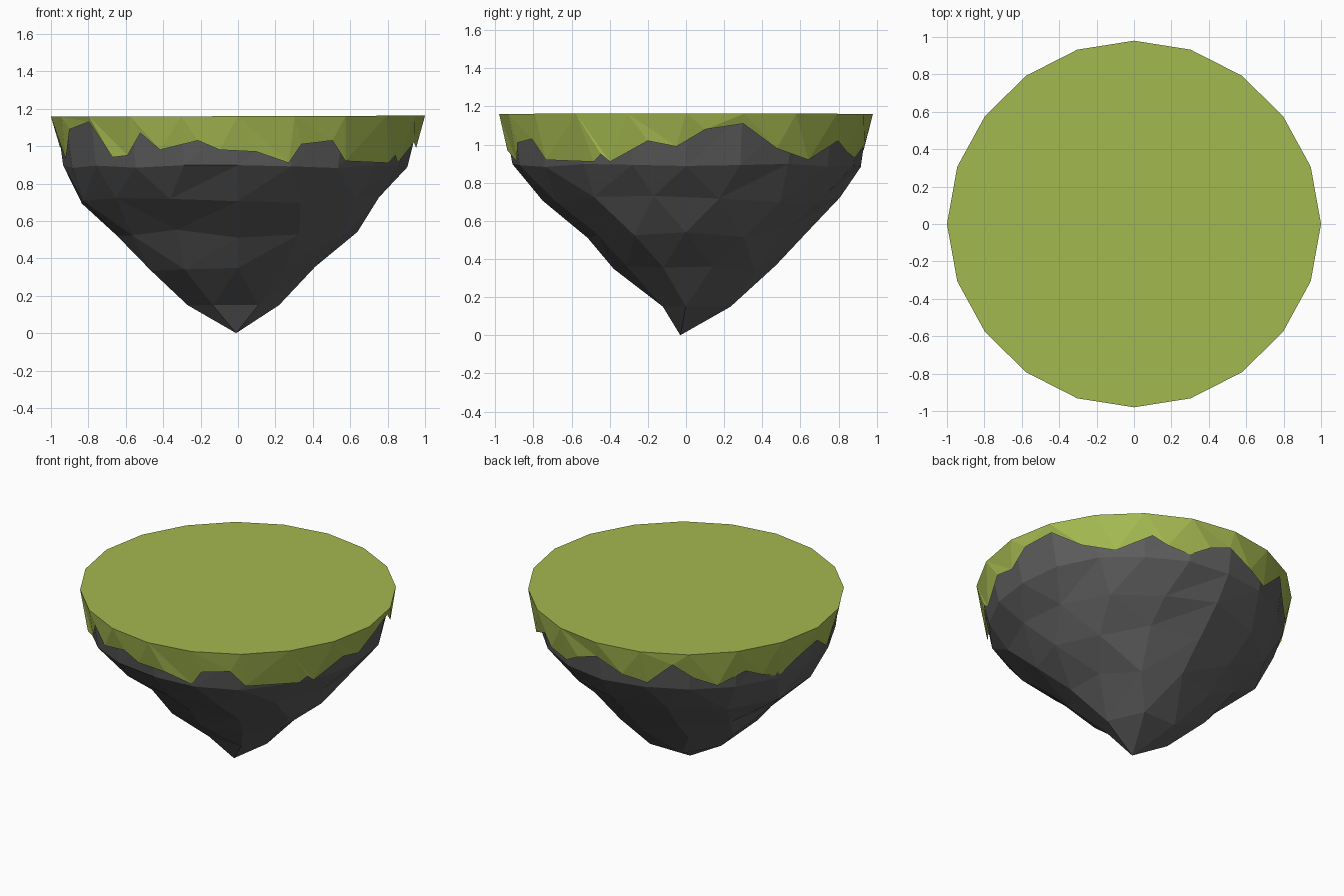
import bpy, bmesh, random
from math import sin, cos, radians, pi

if "Cube" in bpy.data.objects:
    bpy.data.objects.remove(bpy.data.objects["Cube"])

random.seed(11)


def material(name, color):
    m = bpy.data.materials.new(name)
    m.diffuse_color = color
    m.use_nodes = True
    m.node_tree.nodes["Principled BSDF"].inputs["Base Color"].default_value = m.diffuse_color
    return m


def bridge(bm, low, high):
    """Triangulate between two rings of (angle, vert) with any point counts."""
    def at(ring, k):
        n = len(ring)
        return ring[k % n][0] + 2 * pi * (k // n), ring[k % n][1]
    i = j = 0
    while i < len(low) or j < len(high):
        a, b = at(low, i)[1], at(high, j)[1]
        step_low = j == len(high) or (i < len(low) and at(low, i + 1)[0] < at(high, j + 1)[0])
        if step_low:
            i += 1
            bm.faces.new((a, at(low, i)[1], b))
        else:
            j += 1
            bm.faces.new((a, at(high, j)[1], b))


def finish(bm, name, mat):
    bmesh.ops.recalc_face_normals(bm, faces=bm.faces)
    me = bpy.data.meshes.new(name)
    bm.to_mesh(me)
    bm.free()
    me.materials.append(mat)
    ob = bpy.data.objects.new(name, me)
    bpy.context.collection.objects.link(ob)


def facet(a):
    """Radius factor of a 20-sided polygon at angle a."""
    off = (a + pi / 20) % (pi / 10) - pi / 20
    return cos(pi / 20) / cos(off)


# Rock: rings of (z, sides, reach right, left, front, back, jitter, flattening at back right)
rings = [(0.15, 6, 0.22, 0.27, 0.14, 0.27, 0.00, 0.00),
         (0.35, 10, 0.435, 0.49, 0.385, 0.47, 0.012, 0.05),
         (0.53, 12, 0.645, 0.645, 0.53, 0.635, 0.022, 0.05),
         (0.71, 14, 0.785, 0.85, 0.765, 0.80, 0.018, 0.02),
         (0.89, 20, 0.91, 0.935, 0.915, 0.92, 0.006, 0.00),
         (1.15, 20, 0.97, 0.97, 0.955, 0.955, 0.00, 0.00)]
bm = bmesh.new()
tip = bm.verts.new((-0.01, -0.03, 0))
prev = None
for k, (z, n, right, left, front, back, jit, flat) in enumerate(rings):
    ring = []
    for i in range(n):
        a = 2 * pi * (i + (0.5 if n < 20 and k % 2 else 0)) / n
        rx = right if cos(a) > 0 else left
        ry = back if sin(a) > 0 else front
        s = 1 + random.uniform(-1.2, 0.8) * jit - flat * max(0, cos(a - pi / 4)) ** 6
        dz = random.uniform(-1, 1) * jit * 1.5
        ring.append((a, bm.verts.new((rx * s * cos(a), ry * s * sin(a), z + dz))))
    if prev:
        bridge(bm, prev, ring)
    else:
        for i in range(n):
            bm.faces.new((tip, ring[i][1], ring[(i + 1) % n][1]))
    prev = ring
finish(bm, "rock", material("rock_grey", (0.11, 0.11, 0.11, 1)))

# Grass: flat top with a ragged skirt, lower edge as (degrees, z)
edge = [(6, 1.08), (18, 1.11), (30, 0.98), (43, 0.92), (57, 1.02), (63, 0.96), (72, 0.93),
        (80, 1.0), (89, 1.05), (100, 0.97), (110, 0.93), (120, 1.08), (128, 0.98), (137, 0.92),
        (148, 1.0), (155, 0.95), (163, 0.90), (172, 1.0), (183, 1.04), (193, 0.93), (202, 1.09),
        (215, 1.13), (225, 0.94), (231, 0.95), (237, 1.07), (244, 0.98), (257, 1.03),
        (264, 0.98), (276, 0.97), (287, 0.91), (291, 1.01), (302, 1.03), (308, 0.92),
        (329, 0.91), (332, 0.95), (335, 0.91), (348, 1.02), (357, 0.99)]
bm = bmesh.new()
top = []
for i in range(20):
    a = 2 * pi * i / 20
    r = 0.98 + 0.02 * cos(a) ** 8
    top.append((a, bm.verts.new((r * cos(a), r * sin(a), 1.16 + 0.003 * cos(a)))))
skirt = []
for deg, z in edge:
    a = radians(deg)
    r = (0.926 + 0.012 * cos(a) ** 2 + 0.18 * (z - 0.89)) * facet(a) + 0.008
    skirt.append((a, bm.verts.new((r * cos(a), r * sin(a), z))))
bridge(bm, skirt, top)
bm.faces.new([v for _, v in top])
finish(bm, "grass", material("grass_green", (0.37, 0.48, 0.08, 1)))
